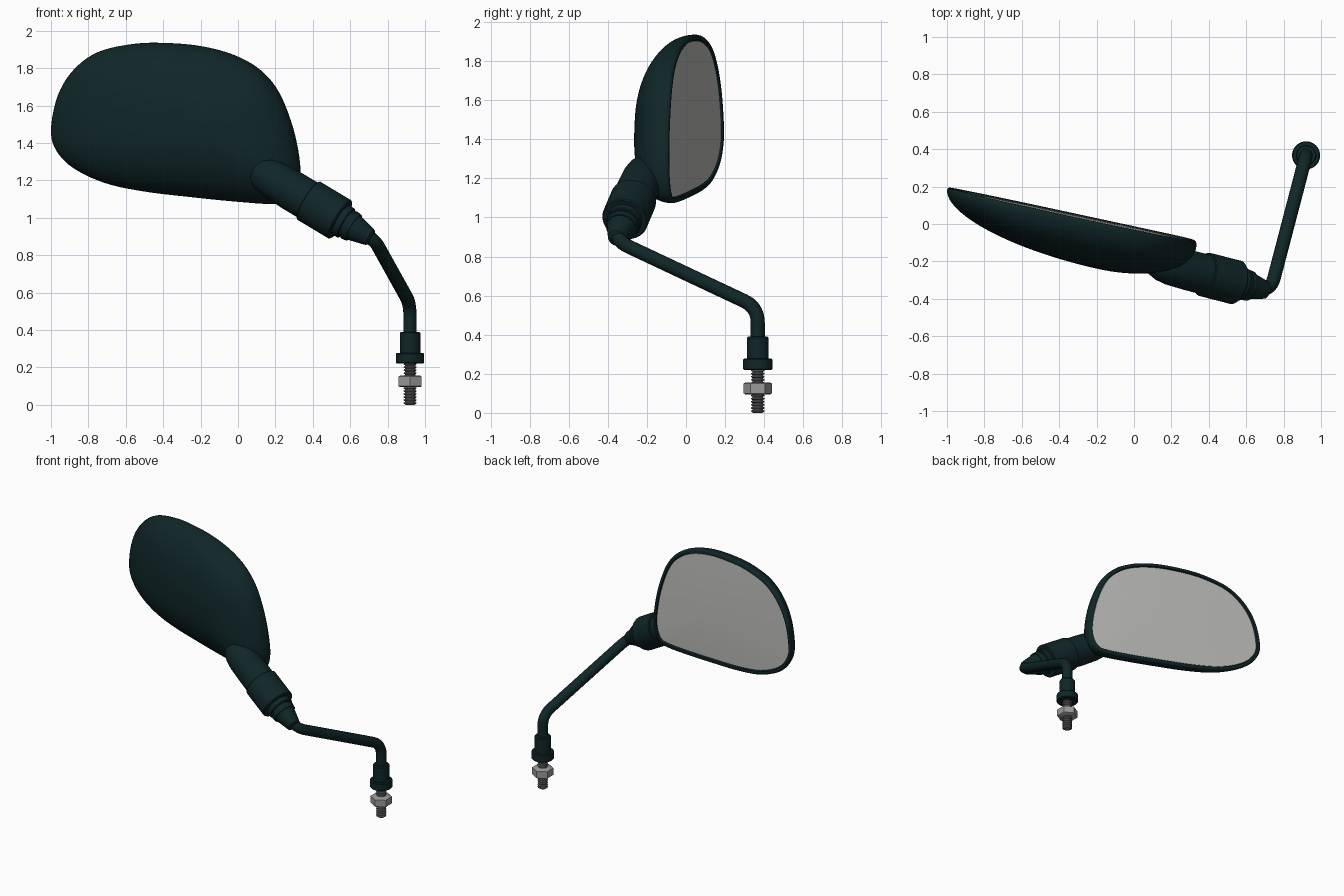
import bpy, bmesh, math
from mathutils import Vector

cube = bpy.data.objects.get("Cube")
if cube:
    bpy.data.objects.remove(cube, do_unlink=True)


def material(name, color, rough=0.5):
    m = bpy.data.materials.new(name)
    m.use_nodes = True
    m.diffuse_color = (*color, 1)
    bsdf = m.node_tree.nodes["Principled BSDF"]
    bsdf.inputs["Base Color"].default_value = (*color, 1)
    bsdf.inputs["Roughness"].default_value = rough
    return m


dark = material("dark teal plastic", (0.005, 0.019, 0.021))
glass = material("mirror glass grey", (0.52, 0.52, 0.51))
thread_grey = material("bolt grey", (0.16, 0.16, 0.165))
nut_grey = material("nut grey", (0.32, 0.32, 0.33))


def smooth(obj, angle=35):
    bpy.ops.object.select_all(action='DESELECT')
    obj.select_set(True)
    bpy.context.view_layer.objects.active = obj
    bpy.ops.object.shade_smooth_by_angle(angle=math.radians(angle))


def skin(name, rings, mat, angle=35):
    """Bridge closed rings of points; the end rings are capped."""
    bm = bmesh.new()
    loops = [[bm.verts.new(p) for p in ring] for ring in rings]
    n = len(loops[0])
    for a, b in zip(loops, loops[1:]):
        for i in range(n):
            j = (i + 1) % n
            bm.faces.new((a[i], a[j], b[j], b[i]))
    bm.faces.new(loops[0])
    bm.faces.new(loops[-1])
    bmesh.ops.recalc_face_normals(bm, faces=bm.faces)
    mesh = bpy.data.meshes.new(name)
    bm.to_mesh(mesh)
    bm.free()
    mesh.materials.append(mat)
    obj = bpy.data.objects.new(name, mesh)
    bpy.context.collection.objects.link(obj)
    smooth(obj, angle)
    return obj


def lathe(name, profile, mat, origin, axis=(0, 0, 1), sides=40):
    """Turn (distance along axis, radius) pairs around an axis."""
    turn = Vector((0, 0, 1)).rotation_difference(Vector(axis))
    rings = []
    for t, r in profile:
        ring = []
        for i in range(sides):
            a = math.pi / 2 + math.tau * i / sides
            p = Vector((r * math.cos(a), r * math.sin(a), t))
            ring.append(Vector(origin) + turn @ p)
        rings.append(ring)
    return skin(name, rings, mat)


# Mirror head outline (x, z), smoothed with a closed spline
corners = [(-1, 1.47), (-.965, 1.65), (-.88, 1.79), (-.75, 1.885), (-.57, 1.928),
           (-.4, 1.935), (-.2, 1.918), (-.02, 1.87), (.12, 1.79), (.22, 1.67),
           (.295, 1.48), (.332, 1.29), (.325, 1.17), (.28, 1.095), (.2, 1.073),
           (0, 1.085), (-.25, 1.11), (-.5, 1.14), (-.71, 1.185), (-.88, 1.265),
           (-.972, 1.36)]


def closed_spline(points, steps):
    pts = [Vector(p) for p in points]
    n, out = len(pts), []
    for i in range(n):
        a, b, c, d = (pts[(i + k - 1) % n] for k in range(4))
        for s in range(steps):
            t = s / steps
            out.append(0.5 * (2 * b + (c - a) * t + (2*a - 5*b + 4*c - d) * t**2
                              + (3*b - a - 3*c + d) * t**3))
    return out


outline = closed_spline(corners, 5)
center = Vector((-.18, 1.45))


def inset(points, width):
    out = []
    for i, p in enumerate(points):
        d = (points[(i + 1) % len(points)] - points[i - 1]).normalized()
        out.append(p + Vector((d.y, -d.x)) * width)
    return out


def head_ring(points, scale, offset):
    """Ring lying on the slanted mirror plane, moved along y by offset."""
    ring = []
    for p in points:
        q = center + (p - center) * scale
        y = -.028 - .218 * q.x - .025 * (q.y - 1.5)
        ring.append((q.x, y + offset, q.y))
    return ring


# Housing: domed shell, rolled rim and recessed seat behind the glass
depth = .255
housing = []
for k in range(1, 25):
    a = math.pi / 2 * k / 24
    housing.append(head_ring(outline, math.sin(a), -.012 - (depth - .012) * math.cos(a)))
housing.append(head_ring(inset(outline, .003), 1, 0))
housing.append(head_ring(inset(outline, .012), 1, .006))
housing.append(head_ring(inset(outline, .026), 1, .004))
lip = inset(outline, .032)
housing.append(head_ring(lip, 1, -.012))
skin("mirror_housing", housing, dark, 50)

# Slightly domed mirror glass
pane = [head_ring(lip, 1, -.011)]
for s in (1, .8, .6, .4, .2, .02):
    pane.append(head_ring(lip, s, -.004 + .01 * (1 - s * s)))
skin("mirror_glass", pane, glass, 40)

# Swivel joint parts share one slanted axis
joint = (.38, -.27, 1.09)
axis = Vector((.175, -.045, -.105)).normalized()
lathe("joint_boot", [(-.36, .02), (-.35, .05), (-.32, .078), (-.28, .094),
                     (-.22, .104), (-.1, .108), (.02, .108)], dark, joint, axis)
lathe("joint_collar", [(-.005, .1), (-.005, .114), (0, .119), (.195, .119),
                       (.202, .113), (.202, .08)], dark, joint, axis)
lathe("joint_neck", [(.19, .09), (.235, .09), (.24, .085), (.24, .078), (.255, .078),
                     (.255, .084), (.285, .08), (.285, .073), (.37, .052),
                     (.39, .046), (.4, .03)], dark, joint, axis)


# Bent stem with rounded corners
def rounded_path(points, radius, steps=10):
    pts = [Vector(p) for p in points]
    out = [pts[0]]
    for a, b, c in zip(pts, pts[1:], pts[2:]):
        p = b + (a - b).normalized() * min(radius, (a - b).length * .9)
        q = b + (c - b).normalized() * radius
        for i in range(steps + 1):
            t = i / steps
            out.append(p * (1 - t)**2 + b * 2 * t * (1 - t) + q * t * t)
    return out + [pts[-1]]


foot = (.92, .367)
path = rounded_path([(.66, -.34, .925), (.73, -.36, .882), (*foot, .54), (*foot, .3)], .08)
curve = bpy.data.curves.new("stem", 'CURVE')
curve.dimensions = '3D'
curve.bevel_depth = .036
curve.bevel_resolution = 5
curve.use_fill_caps = True
spline = curve.splines.new('POLY')
spline.points.add(len(path) - 1)
for point, co in zip(spline.points, path):
    point.co = (*co, 1)
curve.materials.append(dark)
stem = bpy.data.objects.new("stem", curve)
bpy.context.collection.objects.link(stem)
bpy.ops.object.select_all(action='DESELECT')
stem.select_set(True)
bpy.context.view_layer.objects.active = stem
bpy.ops.object.convert(target='MESH')
smooth(bpy.context.view_layer.objects.active)

# Stem foot: sleeve and flange
base = (*foot, 0)
lathe("stem_sleeve", [(.25, .055), (.383, .055), (.39, .05), (.39, .03)], dark, base)
lathe("stem_flange", [(.22, .03), (.22, .07), (.225, .075), (.272, .075),
                      (.278, .07), (.278, .05)], dark, base)

# Threaded bolt with hexagonal nut
thread = [(0, .024)]
pitch = .016
for k in range(14):
    z = k * pitch
    thread += [(z + .003, .028), (z + .007, .034), (z + .011, .034), (z + .015, .028)]
lathe("threaded_bolt", thread, thread_grey, base, sides=24)
lathe("hex_nut", [(.094, .062), (.1, .072), (.15, .072), (.156, .062)],
      nut_grey, base, sides=6)
